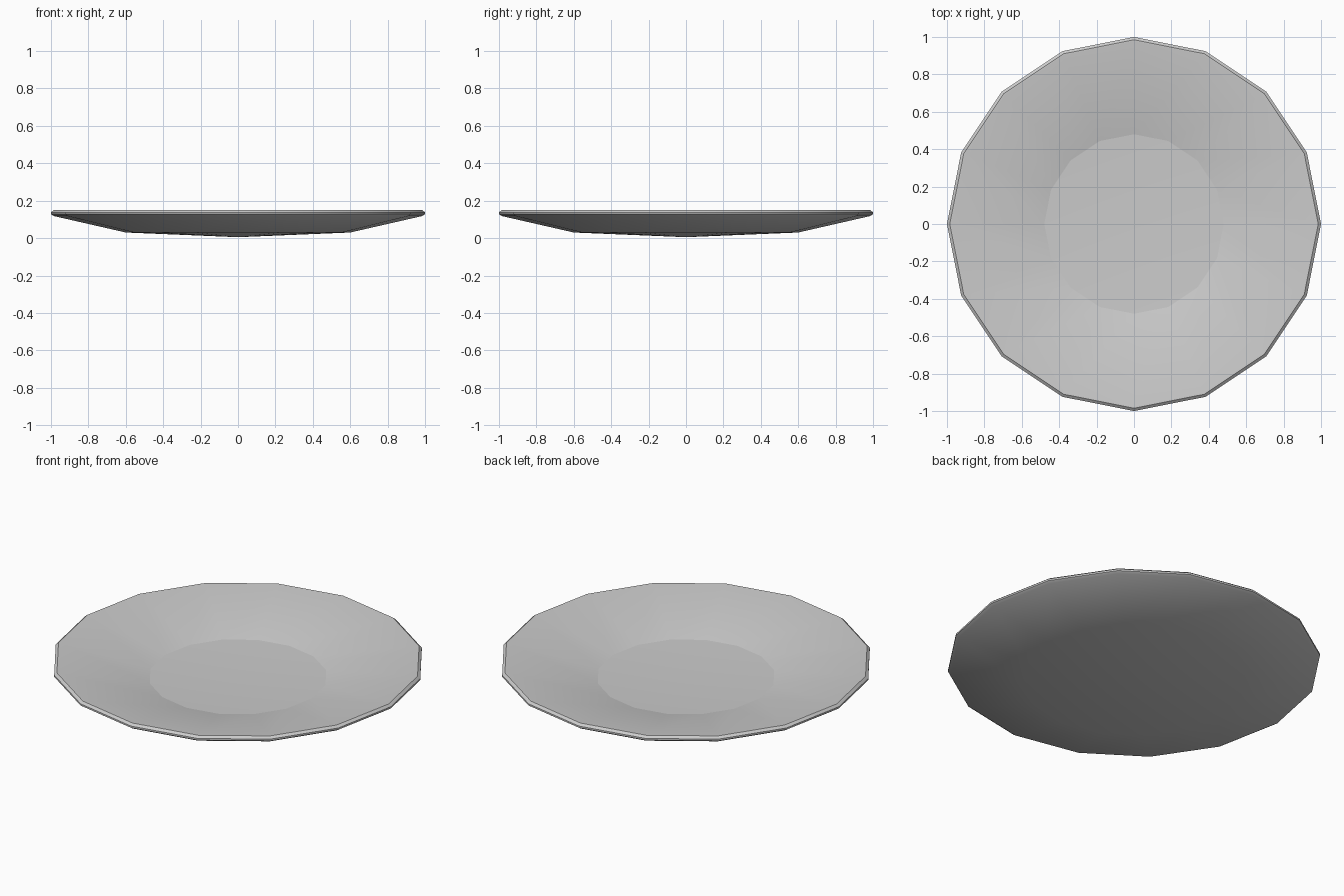
import bpy, bmesh, math

if "Cube" in bpy.data.objects:
    bpy.data.objects.remove(bpy.data.objects["Cube"])

SIDES = 16
# Profile (radius, height): underside centre, out round the rim, back to the inner centre
profile = [(0, 0.005), (0.6, 0.03), (0.985, 0.118), (1.0, 0.128), (1.0, 0.138),
           (0.985, 0.15), (0.975, 0.15), (0.48, 0.047), (0, 0.03)]


def lathe(name, points, sides):
    bm = bmesh.new()
    rings = []
    for r, z in points:
        if r == 0:
            rings.append([bm.verts.new((0, 0, z))] * sides)
        else:
            rings.append([bm.verts.new((r * math.cos(a), r * math.sin(a), z))
                          for a in (2 * math.pi * i / sides for i in range(sides))])
    for a, b in zip(rings, rings[1:]):
        for i in range(sides):
            j = (i + 1) % sides
            bm.faces.new(list(dict.fromkeys((a[i], a[j], b[j], b[i]))))
    bmesh.ops.recalc_face_normals(bm, faces=bm.faces)
    # Crisp edge around the inner well and the rim
    mesh = bpy.data.meshes.new(name)
    bm.to_mesh(mesh)
    bm.free()
    obj = bpy.data.objects.new(name, mesh)
    bpy.context.collection.objects.link(obj)
    return obj


# Shallow dish
plate = lathe("plate", profile, SIDES)
bpy.context.view_layer.objects.active = plate
plate.select_set(True)
bpy.ops.object.shade_smooth_by_angle(angle=math.radians(30))

# Sharp crease where the slope meets the well
for e in plate.data.edges:
    if all(abs(plate.data.vertices[v].co.z - 0.047) < 1e-4 for v in e.vertices):
        e.use_edge_sharp = True
